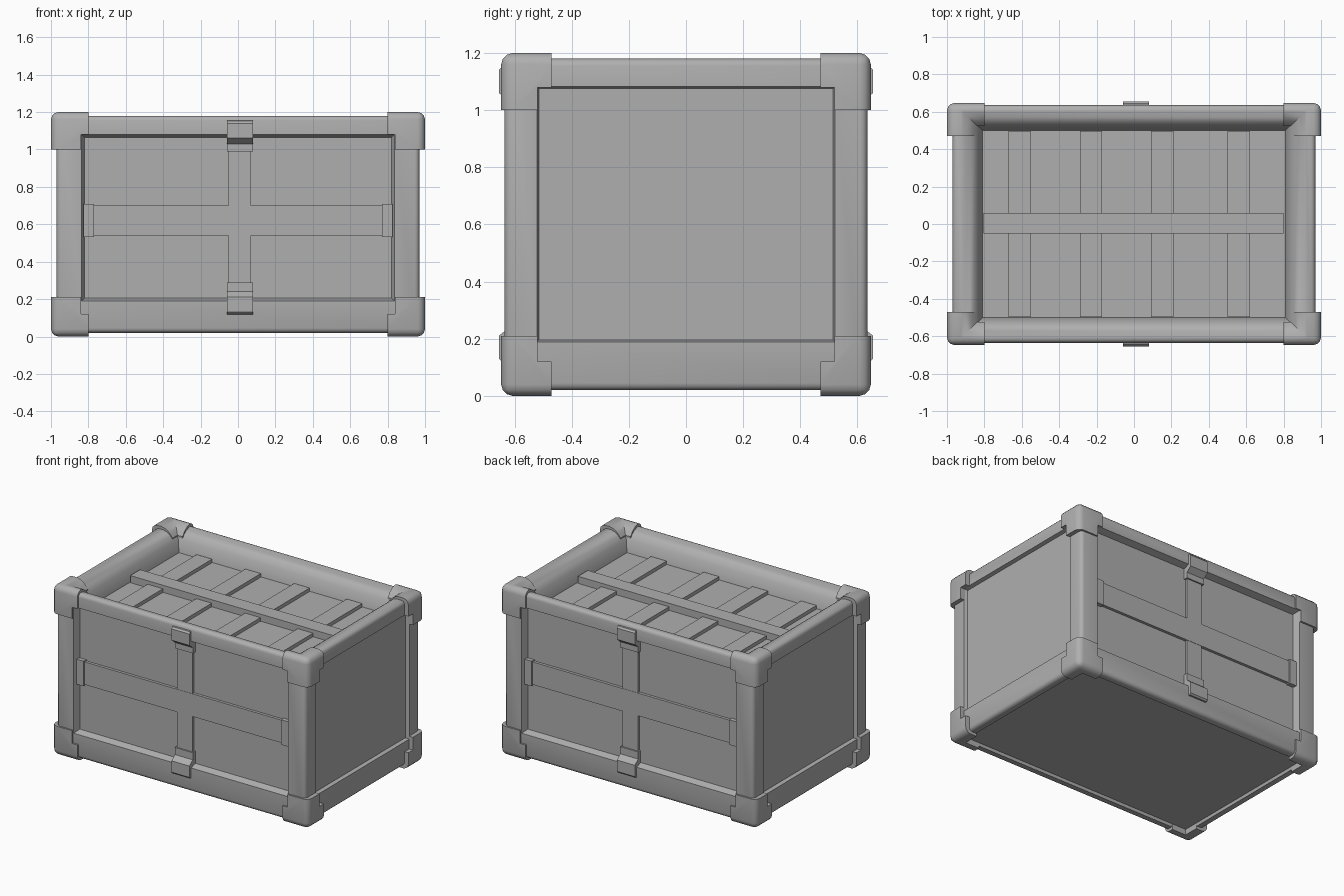
import bpy, bmesh

if "Cube" in bpy.data.objects:
    bpy.data.objects.remove(bpy.data.objects["Cube"])

# Dark grey paint shared by every part
paint = bpy.data.materials.new("dark_grey")
paint.diffuse_color = (.43, .43, .43, 1)
paint.use_nodes = True
paint.node_tree.nodes["Principled BSDF"].inputs["Base Color"].default_value = paint.diffuse_color

def make(name, bm):
    bmesh.ops.recalc_face_normals(bm, faces=bm.faces)
    me = bpy.data.meshes.new(name)
    bm.to_mesh(me)
    bm.free()
    me.materials.append(paint)
    ob = bpy.data.objects.new(name, me)
    bpy.context.collection.objects.link(ob)
    return ob

def loft(bm, loops):
    """Closed solid through matching loops of points."""
    rows = [[bm.verts.new(p) for p in lp] for lp in loops]
    bm.faces.new(rows[0])
    bm.faces.new(rows[-1])
    n = len(rows[0])
    for a, b in zip(rows, rows[1:]):
        for i in range(n):
            j = (i + 1) % n
            bm.faces.new((a[i], a[j], b[j], b[i]))

def box(name, x, y, z, bevel=0, segs=1):
    bm = bmesh.new()
    ring = [(x[0], y[0]), (x[1], y[0]), (x[1], y[1]), (x[0], y[1])]
    loft(bm, [[(*p, h) for p in ring] for h in z])
    if bevel:
        bmesh.ops.bevel(bm, geom=bm.edges[:], offset=bevel, segments=segs,
                        profile=0.5, affect='EDGES')
    return make(name, bm)

def carve(ob, cutters):
    bpy.context.view_layer.objects.active = ob
    for c in cutters:
        m = ob.modifiers.new("cut", 'BOOLEAN')
        m.operation, m.solver, m.object = 'DIFFERENCE', 'EXACT', c
        bpy.ops.object.modifier_apply(modifier=m.name)
        bpy.data.objects.remove(c)

def smooth(ob):
    bpy.ops.object.select_all(action='DESELECT')
    ob.select_set(True)
    bpy.context.view_layer.objects.active = ob
    bpy.ops.object.shade_smooth_by_angle(angle=0.6)

# Recess cutter: rectangle u x v grown by g at each depth d
def recess(axis, u, v, steps):
    loops = []
    for d, g in steps:
        pts = [[u[0]-g, v[0]-g], [u[1]+g, v[0]-g], [u[1]+g, v[1]+g], [u[0]-g, v[1]+g]]
        for p in pts:
            p.insert(axis, d)
        loops.append(pts)
    bm = bmesh.new()
    loft(bm, loops)
    return make("recess_cutter", bm)

# Rounded inner slope of the top rails, reused for the brackets
def rail_slope(lift):
    return [(1.12+lift, .02), (1.15+lift, .043), (1.17+lift, .07), (1.178+lift, .095), (1.19+lift, .15)]

# Body with recessed panels on all six sides
body = box("crate_body", (-.97, .97), (-.635, .635), (.02, 1.18), .025, 3)
cuts = []
for s in (-1, 1):
    cuts.append(recess(1, (-.82, .82), (.205, 1.065), [(s*.59, 0), (s*.66, .025)]))
    cuts.append(recess(0, (-.515, .515), (.195, 1.075), [(s*.945, 0), (s*1.0, .015)]))
cuts.append(recess(2, (-.81, .81), (-.5, .5), [(1.035, 0)] + rail_slope(0)))
cuts.append(recess(2, (-.91, .91), (-.575, .575), [(.04, 0), (0, .01)]))
carve(body, cuts)
smooth(body)

# Corner brackets: a slightly larger rounded shell carved down to its corners
corners = box("corner_brackets", (-1, 1), (-.647, .647), (0, 1.2), .04, 3)
B = 2
carve(corners, [
    box("c", (-.8, .8), (-B, B), (-B, B)),
    box("c", (-B, B), (-.47, .47), (-B, B)),
    box("c", (-B, B), (-B, B), (.21, 1.0)),
    box("c", (-B, B), (-.52, .52), (.12, 1.08)),
    box("c", (-.84, .84), (-B, B), (.12, 1.08)),
    recess(2, (-.82, .82), (-.505, .505), [(.6, .02)] + rail_slope(.02)),
    box("c", (-.91, .91), (-.575, .575), (-B, .13)),
])
smooth(corners)

# Lid slats and centre strip
for i, x in enumerate((-.61, -.23, .15, .56)):
    box(f"lid_slat_{i+1}", (x-.06, x+.06), (-.497, .497), (1.02, 1.06))
box("lid_centre_strip", (-.805, .8), (-.05, .06), (1.02, 1.085))

# Straps, strap end clips and clasps on front and back
upper = [(.57, 1.13), (.63, 1.155), (.645, 1.152), (.655, 1.14), (.655, 1.06),
         (.618, 1.03), (.618, .99), (.57, .99)]
lower = [(.57, .14), (.63, .118), (.645, .12), (.655, .13), (.655, .21),
         (.618, .24), (.618, .29), (.57, .29)]
for side, s in (("front", -1), ("back", 1)):
    def slab(name, x, depth, z):
        return box(f"{side}_{name}", x, sorted((s*.57, s*depth)), z)
    slab("vertical_strap", (-.05, .07), .608, (.2, 1.07))
    slab("horizontal_strap", (-.825, .825), .61, (.54, .7))
    slab("left_strap_clip", (-.825, -.77), .62, (.532, .708))
    slab("right_strap_clip", (.77, .825), .62, (.532, .708))
    for part, prof in (("upper_clasp", upper), ("lower_clasp", lower)):
        bm = bmesh.new()
        loft(bm, [[(x, s*y, z) for y, z in prof] for x in (-.06, .08)])
        smooth(make(f"{side}_{part}", bm))
